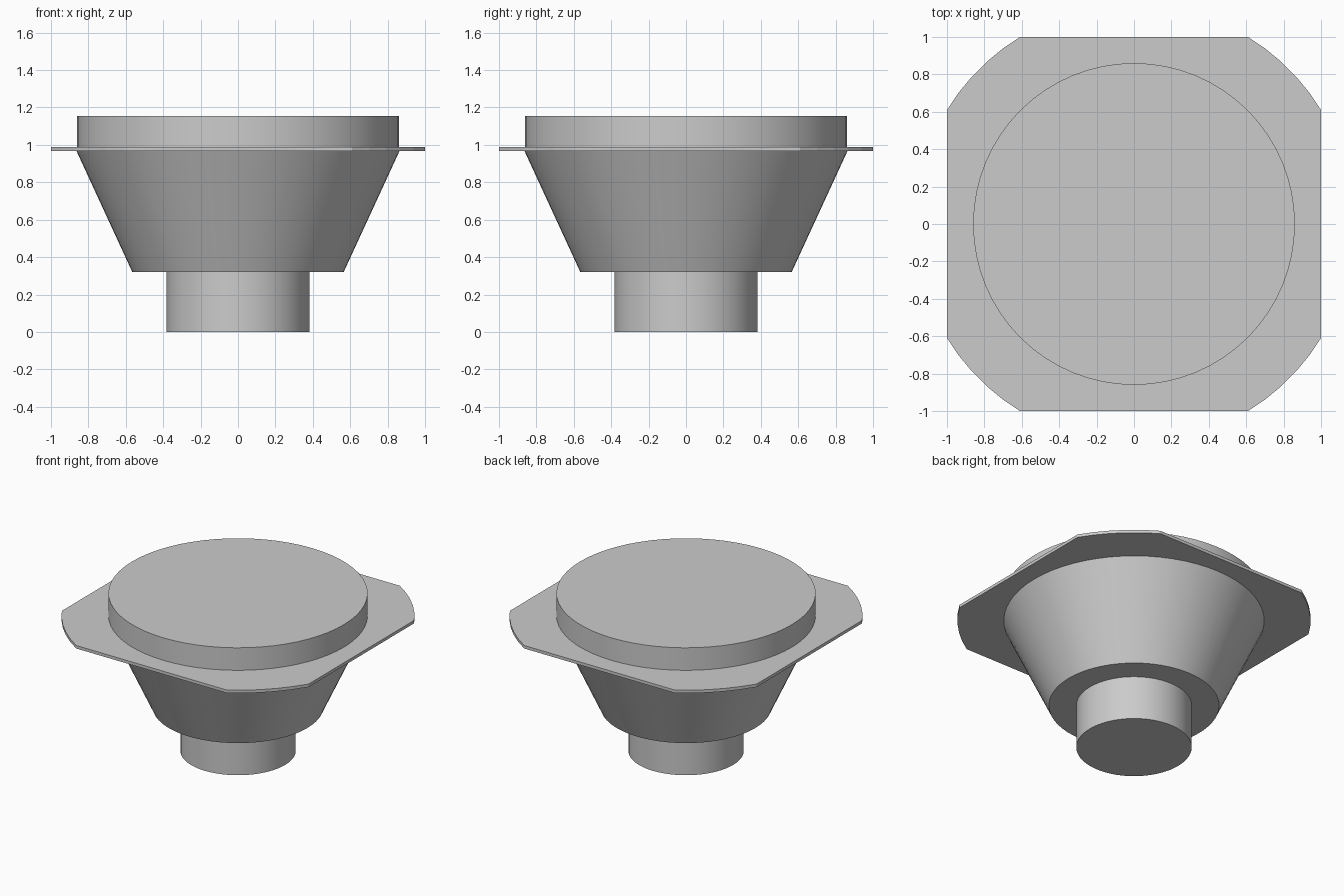
import bpy
import bmesh
from math import atan2, cos, sin, hypot, pi, radians

cube = bpy.data.objects.get("Cube")
if cube:
    bpy.data.objects.remove(cube, do_unlink=True)

grey = bpy.data.materials.new("plain grey")
grey.use_nodes = True
colour = (0.6, 0.6, 0.6, 1)
grey.diffuse_color = colour
grey.node_tree.nodes["Principled BSDF"].inputs["Base Color"].default_value = colour


def finish(obj, name):
    obj.name = obj.data.name = name
    obj.data.materials.append(grey)


def frustum(name, r_low, r_high, z_low, z_high):
    """Round part with a smooth wall and flat caps."""
    bpy.ops.mesh.primitive_cone_add(vertices=64, radius1=r_low, radius2=r_high,
                                    depth=z_high - z_low,
                                    location=(0, 0, (z_low + z_high) / 2))
    obj = bpy.context.object
    bpy.ops.object.shade_smooth_by_angle(angle=radians(30))
    finish(obj, name)


# Round body: magnet at the bottom, basket cone, and front drum
frustum("magnet", 0.383, 0.383, 0, 0.32)
frustum("basket_cone", 0.565, 0.865, 0.32, 0.97)
frustum("front_drum", 0.86, 0.86, 0.985, 1.155)

# Mounting flange: square plate with corners rounded about the centre
half, flat = 1.0, 0.61
radius = hypot(half, flat)
start = atan2(flat, half)
sweep = pi / 2 - 2 * start
steps = 5
bm = bmesh.new()
outline = []
for corner in range(4):
    for i in range(steps + 1):
        a = corner * pi / 2 + start + sweep * i / steps
        outline.append(bm.verts.new((radius * cos(a), radius * sin(a), 0.968)))
plate = bm.faces.new(outline)
top = bmesh.ops.extrude_face_region(bm, geom=[plate])["geom"]
bmesh.ops.translate(bm, vec=(0, 0, 0.022),
                    verts=[v for v in top if isinstance(v, bmesh.types.BMVert)])
bmesh.ops.recalc_face_normals(bm, faces=bm.faces)
mesh = bpy.data.meshes.new("mounting_flange")
bm.to_mesh(mesh)
bm.free()
flange = bpy.data.objects.new("mounting_flange", mesh)
bpy.context.collection.objects.link(flange)
finish(flange, "mounting_flange")
